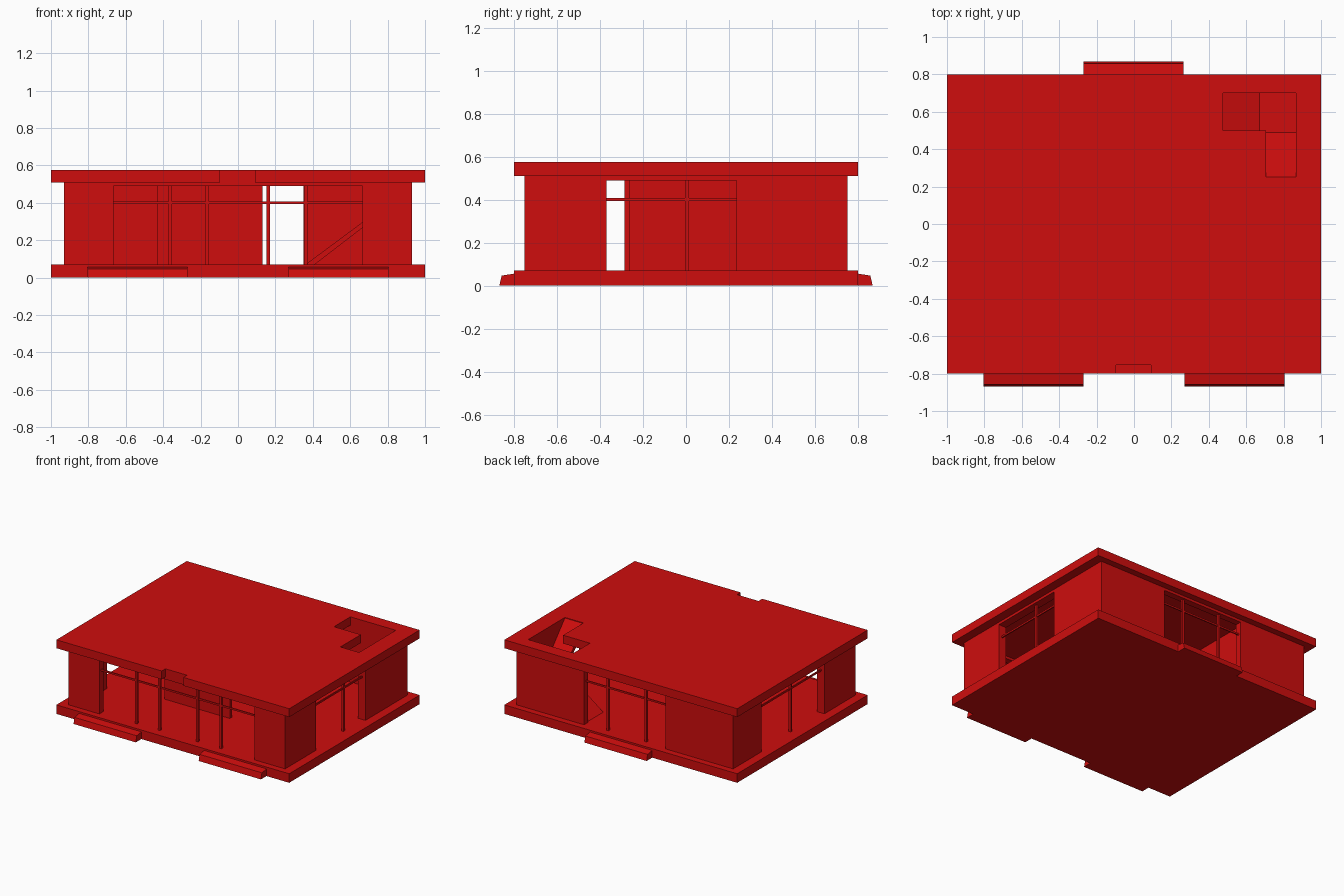
import bpy
import bmesh
from mathutils import Vector

old = bpy.data.objects.get("Cube")
if old:
    bpy.data.objects.remove(old, do_unlink=True)

red = bpy.data.materials.new("red")
red.use_nodes = True
red.diffuse_color = (0.62, 0.004, 0.004, 1)
red.node_tree.nodes["Principled BSDF"].inputs["Base Color"].default_value = red.diffuse_color

FLOOR, HEAD, CEILING, TOP = 0.07, 0.49, 0.51, 0.575


def prism(name, profile, axis, lo, hi):
    """Extrude a closed 2D profile from lo to hi along the given axis."""
    place = {"x": lambda a, b, c: (c, a, b),
             "y": lambda a, b, c: (a, c, b),
             "z": lambda a, b, c: (a, b, c)}[axis]
    bm = bmesh.new()
    face = bm.faces.new([bm.verts.new(place(a, b, lo)) for a, b in profile])
    out = bmesh.ops.extrude_face_region(bm, geom=[face])
    moved = [v for v in out["geom"] if isinstance(v, bmesh.types.BMVert)]
    bmesh.ops.translate(bm, verts=moved, vec=Vector(place(0, 0, hi - lo)))
    bmesh.ops.recalc_face_normals(bm, faces=bm.faces)
    mesh = bpy.data.meshes.new(name)
    bm.to_mesh(mesh)
    bm.free()
    mesh.materials.append(red)
    obj = bpy.data.objects.new(name, mesh)
    bpy.context.collection.objects.link(obj)
    return obj


def box(name, x, y, z):
    (x0, x1), (y0, y1) = x, y
    return prism(name, [(x0, y0), (x1, y0), (x1, y1), (x0, y1)], "z", *z)


def cut(obj, cutter):
    """Subtract the cutter from the object, then discard it."""
    cutter.hide_render = True
    mod = obj.modifiers.new("cut", "BOOLEAN")
    mod.operation = "DIFFERENCE"
    mod.solver = "EXACT"
    mod.object = cutter
    bpy.context.view_layer.objects.active = obj
    bpy.ops.object.modifier_apply(modifier=mod.name)
    bpy.data.objects.remove(cutter, do_unlink=True)


# Floor slab
box("floor_slab", (-1, 1), (-0.8, 0.8), (0, FLOOR))

# Roof with a stairwell opening and a notch in the front edge
roof = box("roof", (-1, 1), (-0.8, 0.8), (CEILING, TOP))
stairwell = [(0.475, 0.5), (0.705, 0.5), (0.705, 0.25),
             (0.865, 0.25), (0.865, 0.7), (0.475, 0.7)]
cut(roof, prism("stairwell_cutter", stairwell, "z", 0.4, 0.7))
cut(roof, box("notch_cutter", (-0.095, 0.09), (-0.9, -0.755), (0.4, 0.7)))

# Outer walls, hollow, with one wide opening per side
walls = box("outer_walls", (-0.93, 0.93), (-0.75, 0.75), (FLOOR, CEILING))
cut(walls, box("room_cutter", (-0.865, 0.865), (-0.7, 0.7), (0, 0.7)))
openings = {
    "front": ((-0.665, 0.665), (-0.9, -0.6)),
    "back": ((-0.35, 0.35), (0.6, 0.9)),
    "right": ((-1.1, -0.8), (-0.37, 0.4)),
    "left": ((0.8, 1.1), (-0.37, 0.235)),
}
for side, (x, y) in openings.items():
    cut(walls, box(side + "_cutter", x, y, (0, HEAD)))

# Window posts and transoms
BAR = 0.009
for side, y, half, posts in (("front", -0.725, 0.665, (-0.362, -0.165, 0.162, 0.362)),
                             ("back", 0.725, 0.35, (-0.165, 0.162))):
    for i, x in enumerate(posts):
        box(f"{side}_post_{i}", (x - BAR, x + BAR), (y - BAR, y + BAR), (FLOOR, HEAD))
    box(side + "_transom", (-half, half), (y - BAR / 2, y + BAR / 2), (0.395, 0.408))
for side, x, y_range in (("right", -0.9, (-0.37, 0.4)), ("left", 0.9, (-0.37, 0.235))):
    box(side + "_post", (x - BAR, x + BAR), (-0.005, 0.013), (FLOOR, HEAD))
    box(side + "_transom", (x - BAR / 2, x + BAR / 2), y_range, (0.395, 0.408))

# Interior partition, L-shaped
partition = [(-0.43, -0.285), (0.13, -0.285), (0.13, -0.26),
             (-0.405, -0.26), (-0.405, 0.7), (-0.43, 0.7)]
prism("partition", partition, "z", FLOOR, CEILING)

# Two stair ramps meeting at a landing
LAND = 0.3
prism("lower_ramp", [(0.36, FLOOR), (0.41, FLOOR), (0.67, LAND - 0.03), (0.67, LAND)],
      "y", 0.5, 0.7)
box("landing", (0.67, 0.865), (0.49, 0.7), (LAND - 0.03, LAND))
prism("upper_ramp", [(0.49, LAND), (0.49, LAND - 0.03), (0.25, TOP - 0.06), (0.25, TOP - 0.005)],
      "x", 0.705, 0.865)

# Entry steps with sloped tops
for name, side, x0, x1 in (("front_step_right", -1, -0.805, -0.27),
                           ("front_step_left", -1, 0.27, 0.805),
                           ("back_step", 1, -0.27, 0.265)):
    tread = [(0.8, 0), (0.868, 0), (0.857, 0.047), (0.8, 0.056)]
    prism(name, [(side * y, z) for y, z in tread], "x", x0, x1)
